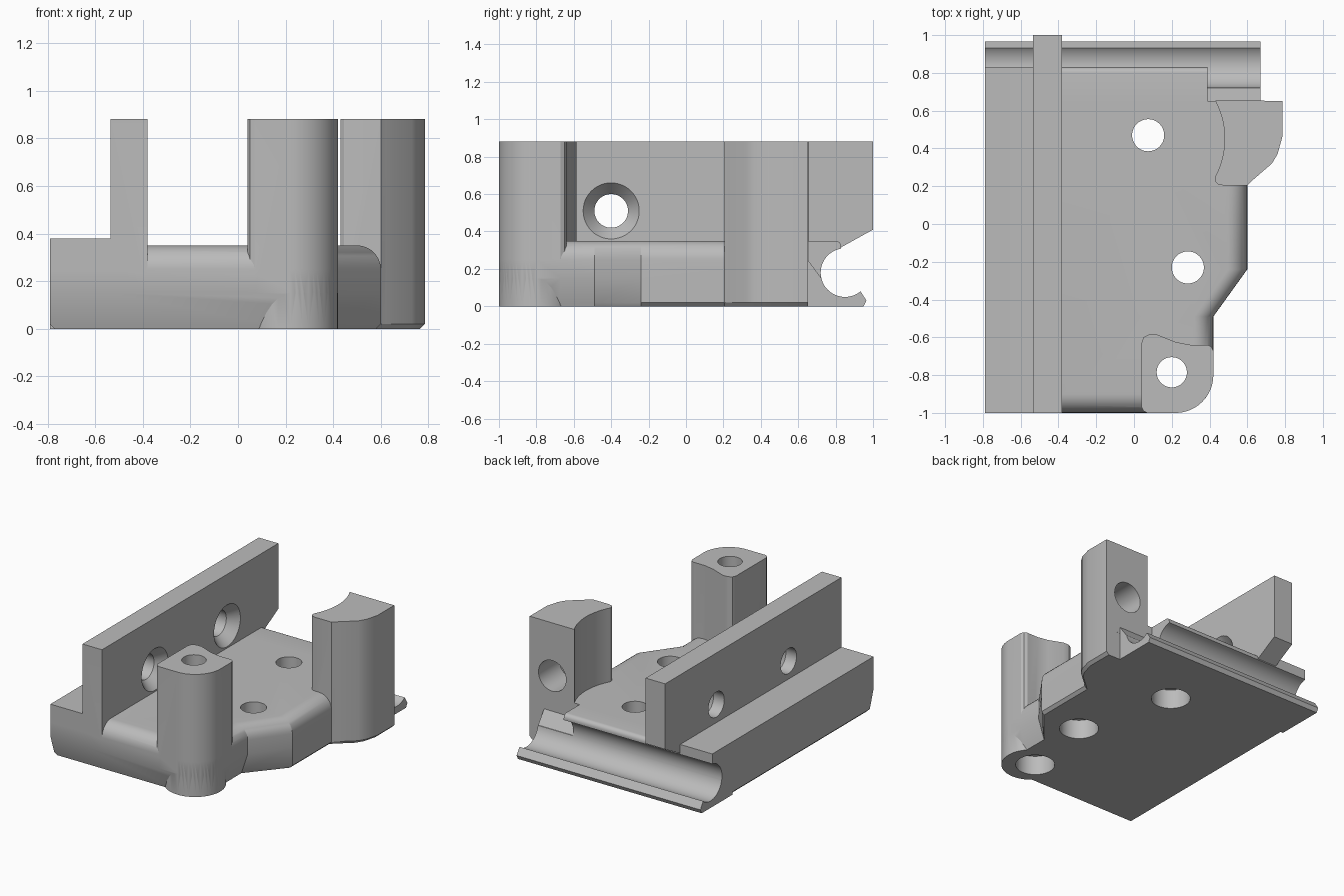
import bpy, bmesh, math
from mathutils import Vector

cube = bpy.data.objects.get("Cube")
if cube:
    bpy.data.objects.remove(cube, do_unlink=True)

grey = bpy.data.materials.new("matte grey")
grey.use_nodes = True
grey.diffuse_color = (0.5, 0.5, 0.5, 1)
grey.node_tree.nodes["Principled BSDF"].inputs["Base Color"].default_value = (0.5, 0.5, 0.5, 1)


def loft(name, rings):
    """Closed solid through a stack of equal-length rings."""
    bm = bmesh.new()
    loops = [[bm.verts.new(p) for p in ring] for ring in rings]
    n = len(loops[0])
    for a, b in zip(loops, loops[1:]):
        for i in range(n):
            j = (i + 1) % n
            bm.faces.new((a[i], a[j], b[j], b[i]))
    bm.faces.new(loops[0][::-1])
    bm.faces.new(loops[-1])
    bmesh.ops.recalc_face_normals(bm, faces=bm.faces)
    mesh = bpy.data.meshes.new(name)
    bm.to_mesh(mesh)
    bm.free()
    mesh.materials.append(grey)
    obj = bpy.data.objects.new(name, mesh)
    bpy.context.collection.objects.link(obj)
    return obj


def place(axis, u, v, w):
    return {"x": (w, u, v), "y": (u, w, v), "z": (u, v, w)}[axis]


def prism(name, pts, lo, hi, axis="z"):
    return loft(name, [[place(axis, u, v, w) for u, v in pts] for w in (lo, hi)])


def box(name, x0, x1, y0, y1, z0, z1):
    return prism(name, [(x0, y0), (x1, y0), (x1, y1), (x0, y1)], z0, z1)


def arc(cx, cy, r, start, end, steps):
    angles = [math.radians(start + (end - start) * i / steps) for i in range(steps + 1)]
    return [(cx + r * math.cos(a), cy + r * math.sin(a)) for a in angles]


def turned(name, cx, cy, profile, axis):
    """Round solid about an axis; profile is (radius, position) pairs."""
    return loft(name, [[place(axis, u, v, w) for u, v in arc(cx, cy, r, 0, 360, 48)[:-1]]
                       for r, w in profile])


def combine(target, tool, operation):
    mod = target.modifiers.new("join", "BOOLEAN")
    mod.operation, mod.solver, mod.object = operation, "EXACT", tool
    graph = bpy.context.evaluated_depsgraph_get()
    mesh = bpy.data.meshes.new_from_object(target.evaluated_get(graph))
    target.modifiers.clear()
    target.data = mesh
    bpy.data.objects.remove(tool, do_unlink=True)


# Base plate: undercut front, small bottom chamfer, rounded upper edge
def base_ring(z, front, side, left=0):
    corner = max(front, side)
    pts = [(-0.79 + left, -1 + front)]
    pts += arc(0.22, -0.8, 0.2 - front, -90, 0, 16)
    pts += [(0.42 - corner, -0.49), (0.6 - side, -0.24), (0.6 - side, 0.65), (-0.79 + left, 0.65)]
    return [(x, y, z) for x, y in pts]


rings = [base_ring(0, 0.05, 0.02, 0.02), base_ring(0.02, 0.043, 0), base_ring(0.15, 0, 0)]
for i in range(9):
    a = math.radians(90 * i / 8)
    inset = 0.1 * (1 - math.cos(a))
    rings.append(base_ring(0.25 + 0.1 * math.sin(a), inset, inset))
body = loft("mounting_bracket", rings)

# Rear clip, full height then lowered beside the tall post
lip = [(0.6, 0), (0.95, 0), (0.965, 0.03), (0.93, 0.085)]
clip_top = [(0.83, 0.2)] + arc(0.8, 0.32, 0.03, 0, 90, 5) + [(0.6, 0.35)]
low_top = [(0.72, 0.155), (0.65, 0.25), (0.6, 0.25)]

# Side wall with sloped overhang at the back
wall_side = [(-1, 0.15), (0.82, 0.15), (0.82, 0.31), (1, 0.41), (1, 0.88), (-1, 0.88)]

# Front post and tall rear post outlines
front_post = [(0.04, -0.97), (0.05, -0.99), (0.07, -1)] + arc(0.22, -0.8, 0.2, -90, 0, 16)
front_post += [(0.42, -0.67), (0.41, -0.65), (0.39, -0.64), (0.3, -0.64), (0.22, -0.625),
               (0.12, -0.585), (0.08, -0.585), (0.05, -0.6), (0.04, -0.63)]
tall_post = [(0.47, 0.205), (0.6, 0.205), (0.62, 0.225), (0.73, 0.32), (0.76, 0.37),
             (0.785, 0.46), (0.785, 0.652)]
tall_post += arc(0.05, 0.452, 0.43, 28, -28, 14)
tall_post += [(0.43, 0.225), (0.445, 0.21)]
tall_foot = [(0.4, 0.2)] + [(x, y) for x, y in tall_post[1:7]] + [(0.4, 0.652)]
foot_rings = [[(x - t, y, z) for x, y in tall_foot] for z, t in ((0, 0.02), (0.02, 0), (0.25, 0))]

parts = [
    prism("rear_clip", lip + clip_top, -0.79, 0.39, "x"),
    prism("rear_clip_low", lip + low_top, 0.37, 0.67, "x"),
    box("side_ledge", -0.79, -0.5, -1, 0.83, 0.15, 0.38),
    prism("side_wall", wall_side, -0.535, -0.38, "x"),
    prism("front_post", front_post, 0.15, 0.88),
    turned("front_post_foot", 0.22, -0.8, [(0.2, 0), (0.2, 0.16)], "z"),
    prism("tall_post", tall_post, 0.2, 0.88),
    loft("tall_post_foot", foot_rings),
]
for part in parts:
    combine(body, part, "UNION")

# Clip channel and screw holes
cutters = [turned("clip_channel", 0.85, 0.18, [(0.13, -0.9), (0.13, 0.8)], "x")]
for x, y, r in ((0.075, 0.47, 0.085), (0.285, -0.23, 0.085), (0.2, -0.785, 0.08)):
    cutters.append(turned("screw_hole", x, y, [(0.13, -0.1), (0.13, 0.14), (r, 0.14), (r, 1)], "z"))
for y in (-0.4, 0.42):
    cutters.append(turned("wall_hole", y, 0.51, [(0.09, -0.7), (0.09, -0.45), (0.15, -0.38),
                                                 (0.15, -0.34)], "x"))
cutters.append(turned("post_hole", 0.605, 0.5, [(0.11, 0.42), (0.11, 0.7)], "y"))
for cutter in cutters:
    cutter.hide_render = True
    combine(body, cutter, "DIFFERENCE")

bpy.ops.object.select_all(action="DESELECT")
body.select_set(True)
bpy.context.view_layer.objects.active = body
bpy.ops.object.shade_smooth_by_angle(angle=math.radians(25))
